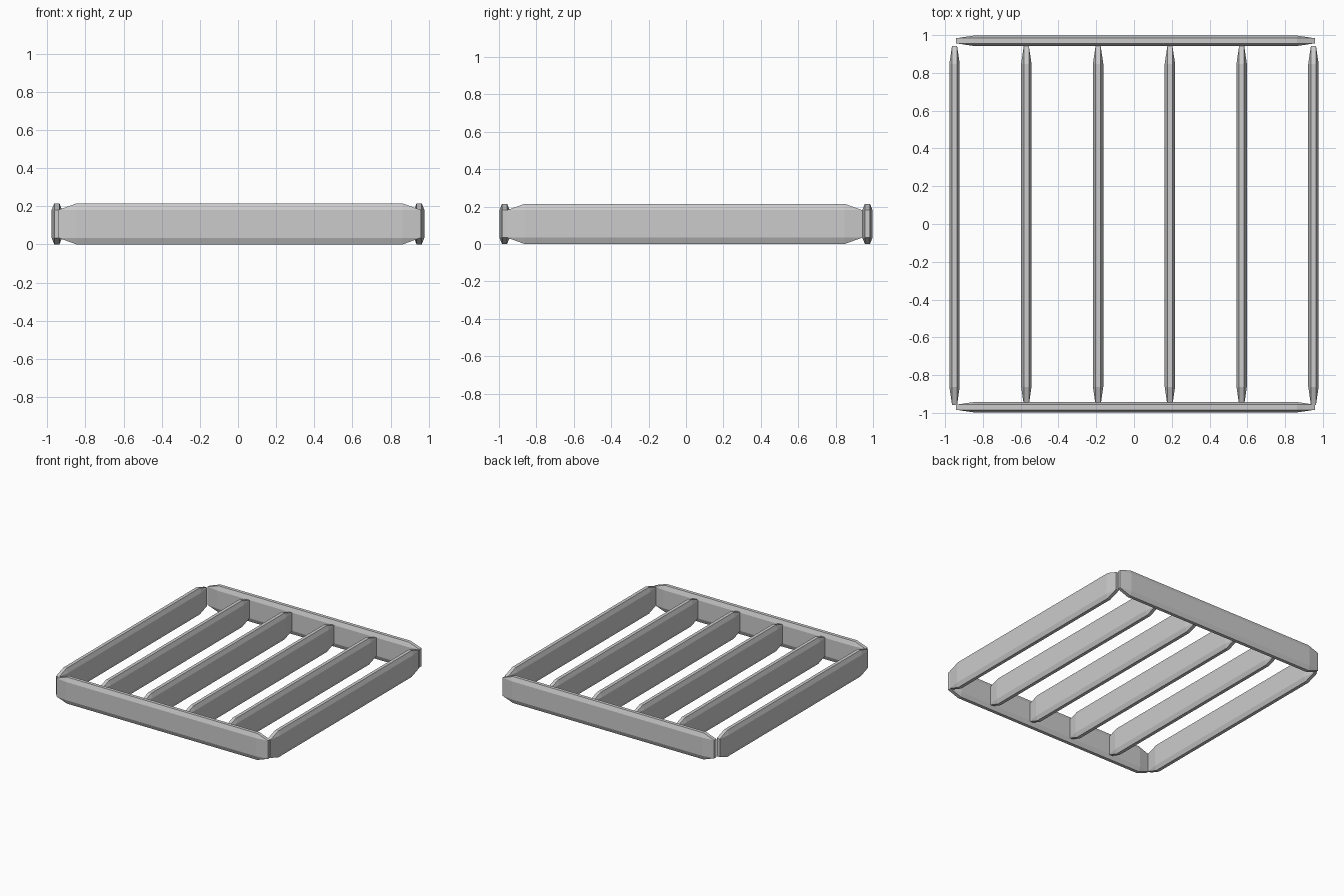
import bpy, bmesh

if "Cube" in bpy.data.objects:
    bpy.data.objects.remove(bpy.data.objects["Cube"])

HEIGHT, THICK = 0.215, 0.055


def beam(name, center, size, chamfer):
    """Box with a flat chamfer of a different width along each axis."""
    bm = bmesh.new()
    bmesh.ops.create_cube(bm, size=2)
    bmesh.ops.bevel(bm, geom=bm.edges[:], offset=0.2, segments=1,
                    affect='EDGES', profile=0.5)
    for v in bm.verts:
        for i in range(3):
            sign = 1 if v.co[i] > 0 else -1
            inset = 0 if abs(v.co[i]) > 0.95 else chamfer[i]
            v.co[i] = center[i] + sign * (size[i] / 2 - inset)
    bmesh.ops.recalc_face_normals(bm, faces=bm.faces[:])
    mesh = bpy.data.meshes.new(name)
    bm.to_mesh(mesh)
    bm.free()
    obj = bpy.data.objects.new(name, mesh)
    bpy.context.collection.objects.link(obj)
    return obj


# Front and back rails
for name, y in (("front_rail", -0.97), ("back_rail", 0.97)):
    beam(name, (0.008, y, HEIGHT / 2), (1.9, THICK, HEIGHT),
         (0.095, 0.014, 0.034))

# Evenly spaced slats, the outer two form the sides of the frame
for i in range(6):
    name = "side_rail" if i in (0, 5) else "slat"
    beam(f"{name}_{i}", (-0.95 + 0.38 * i, -0.007, HEIGHT / 2),
         (THICK, 1.9, HEIGHT), (0.014, 0.095, 0.034))
